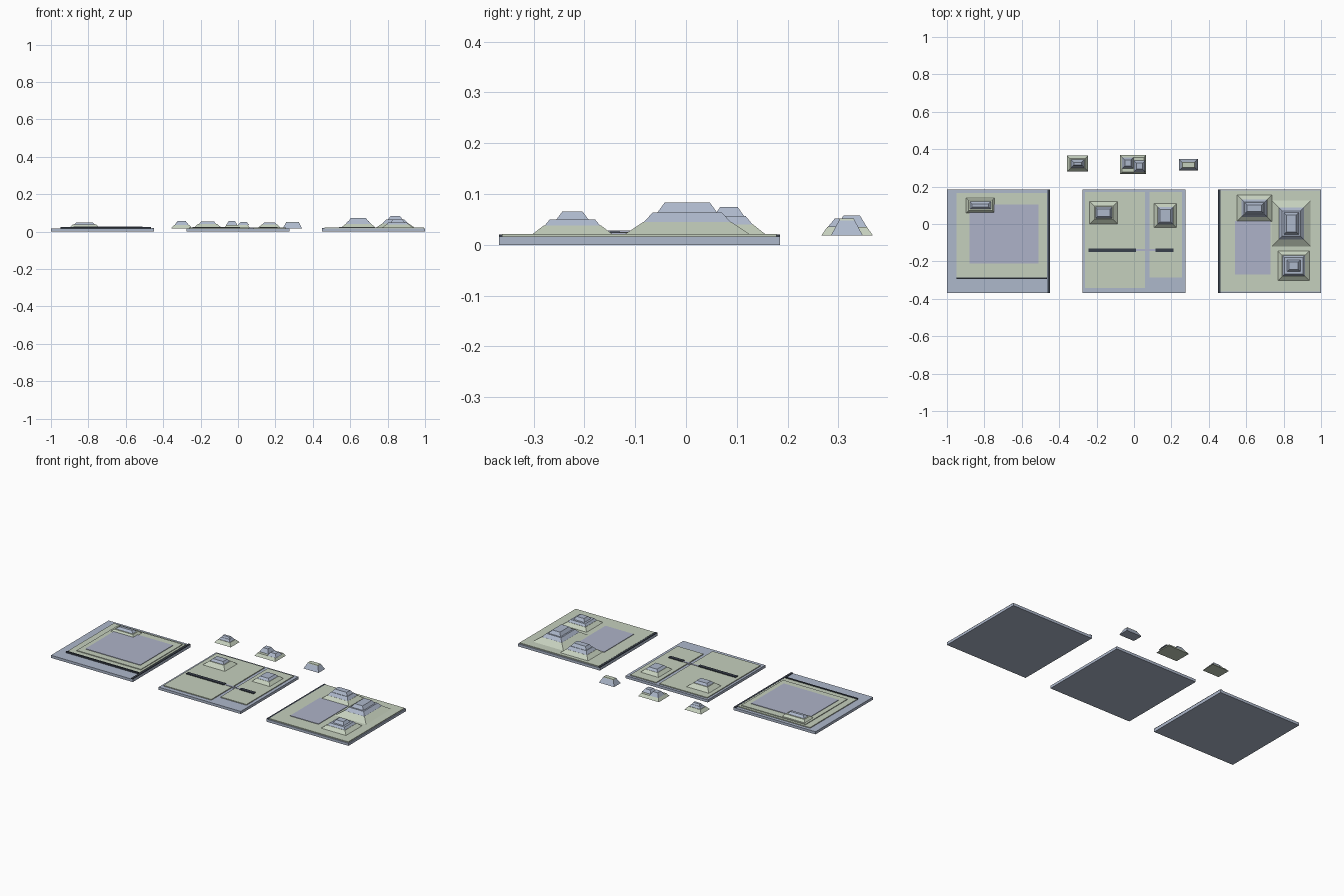
import bpy
import bmesh

old = bpy.data.objects.get("Cube")
if old:
    bpy.data.objects.remove(old, do_unlink=True)


def make_material(name, rgb):
    mat = bpy.data.materials.new(name)
    mat.use_nodes = True
    mat.diffuse_color = (*rgb, 1)
    mat.node_tree.nodes["Principled BSDF"].inputs["Base Color"].default_value = (*rgb, 1)
    return mat


GREEN = make_material("pale green", (0.56, 0.63, 0.51))
BLUE = make_material("pale blue grey", (0.42, 0.48, 0.60))
LAVENDER = make_material("pale lavender grey", (0.42, 0.45, 0.58))
DARK = make_material("dark slate", (0.04, 0.05, 0.07))


def slab(name, x, y, z, mat, inset=0.0):
    """Box from ranges x, y, z whose top is drawn in by inset."""
    bm = bmesh.new()
    bmesh.ops.create_cube(bm, size=1)
    for v in bm.verts:
        top = v.co.z > 0
        d = inset if top else 0
        v.co.x = x[1] - d if v.co.x > 0 else x[0] + d
        v.co.y = y[1] - d if v.co.y > 0 else y[0] + d
        v.co.z = z[1] if top else z[0]
    mesh = bpy.data.meshes.new(name)
    bm.to_mesh(mesh)
    bm.free()
    mesh.materials.append(mat)
    obj = bpy.data.objects.new(name, mesh)
    bpy.context.collection.objects.link(obj)
    return obj


def mound(name, x, y, tiers):
    """Stepped block; each tier is (bottom z, top z, margin, taper, material)."""
    for i, (z0, z1, margin, taper, mat) in enumerate(tiers):
        slab(f"{name}_tier_{i + 1}", (x[0] + margin, x[1] - margin),
             (y[0] + margin, y[1] - margin), (z0, z1), mat, taper)


# Three square base tiles
Y = (-0.368, 0.185)
TILES = {"left": (0.45, 1.0), "middle": (-0.276, 0.276), "right": (-1.0, -0.45)}
for side, x in TILES.items():
    slab(f"{side}_base_tile", x, Y, (0, 0.016), BLUE)

# Right tile: layered court with trim and a low block
slab("right_court", (-0.95, -0.465), (-0.285, 0.165), (0.016, 0.021), GREEN)
slab("right_court_step", (-0.91, -0.478), (-0.25, 0.15), (0.021, 0.025), GREEN)
slab("right_court_floor", (-0.88, -0.51), (-0.21, 0.105), (0.025, 0.028), LAVENDER)
slab("right_front_trim", (-0.95, -0.465), (-0.294, -0.285), (0.016, 0.025), DARK)
slab("right_edge_trim", (-0.463, -0.45), Y, (0.016, 0.02), DARK)
mound("right_block", (-0.897, -0.745), (0.06, 0.14), [
    (0.025, 0.038, 0, 0.012, GREEN),
    (0.038, 0.05, 0.02, 0.012, BLUE)])

# Middle tile: two panels split by a channel, dark slots and two blocks
slab("middle_wide_panel", (-0.262, 0.06), (-0.342, 0.17), (0.016, 0.021), GREEN)
slab("middle_narrow_panel", (0.082, 0.256), (-0.285, 0.17), (0.016, 0.021), GREEN)
slab("middle_channel_line", (0.01, 0.115), (-0.145, -0.133), (0.016, 0.023), LAVENDER)
for name, x in (("long", (-0.243, 0.01)), ("short", (0.115, 0.21))):
    slab(f"middle_{name}_slot", x, (-0.151, -0.13), (0.021, 0.026), DARK)
mound("middle_wide_block", (-0.237, -0.088), (0, 0.12), [
    (0.021, 0.042, 0, 0.025, GREEN),
    (0.042, 0.055, 0.03, 0.01, BLUE)])
mound("middle_narrow_block", (0.108, 0.228), (-0.02, 0.11), [
    (0.021, 0.038, 0, 0.018, GREEN),
    (0.038, 0.05, 0.02, 0.012, BLUE)])

# Left tile: full deck, floor plate and three stepped mounds
slab("left_deck", (0.463, 0.995), (-0.362, 0.178), (0.016, 0.021), GREEN)
slab("left_edge_trim", (0.45, 0.463), Y, (0.016, 0.02), DARK)
slab("left_floor_plate", (0.54, 0.73), (-0.27, 0.015), (0.021, 0.024), LAVENDER)
mound("left_large_mound", (0.737, 0.945), (-0.12, 0.125), [
    (0.021, 0.045, 0, 0.036, GREEN),
    (0.045, 0.064, 0.037, 0.018, BLUE),
    (0.064, 0.083, 0.064, 0.014, BLUE)])
mound("left_back_mound", (0.55, 0.737), (0.013, 0.156), [
    (0.021, 0.04, 0, 0.024, GREEN),
    (0.04, 0.057, 0.025, 0.014, BLUE),
    (0.057, 0.074, 0.042, 0.012, BLUE)])
mound("left_front_mound", (0.77, 0.937), (-0.302, -0.145), [
    (0.021, 0.038, 0, 0.022, GREEN),
    (0.038, 0.05, 0.024, 0.01, BLUE),
    (0.05, 0.066, 0.047, 0.012, BLUE)])

# Three small separate blocks floating at deck level behind the tiles
mound("small_right_block", (-0.357, -0.245), (0.28, 0.365), [
    (0.018, 0.036, 0, 0.016, GREEN),
    (0.036, 0.048, 0.019, 0.008, BLUE),
    (0.048, 0.058, 0.029, 0.006, BLUE)])
slab("small_twin_base", (-0.075, 0.065), (0.266, 0.368), (0.018, 0.035), GREEN, 0.012)
for name, cx, cy, top in (("right", -0.033, 0.326, 0.058), ("left", 0.03, 0.309, 0.052)):
    slab(f"small_twin_{name}_tower", (cx - 0.03, cx + 0.03), (cy - 0.03, cy + 0.03),
         (0.035, top), BLUE, 0.014)
slab("small_left_block", (0.24, 0.342), (0.285, 0.348), (0.018, 0.048), BLUE, 0.016)
slab("small_left_cap", (0.256, 0.326), (0.301, 0.332), (0.048, 0.052), GREEN, 0.002)
